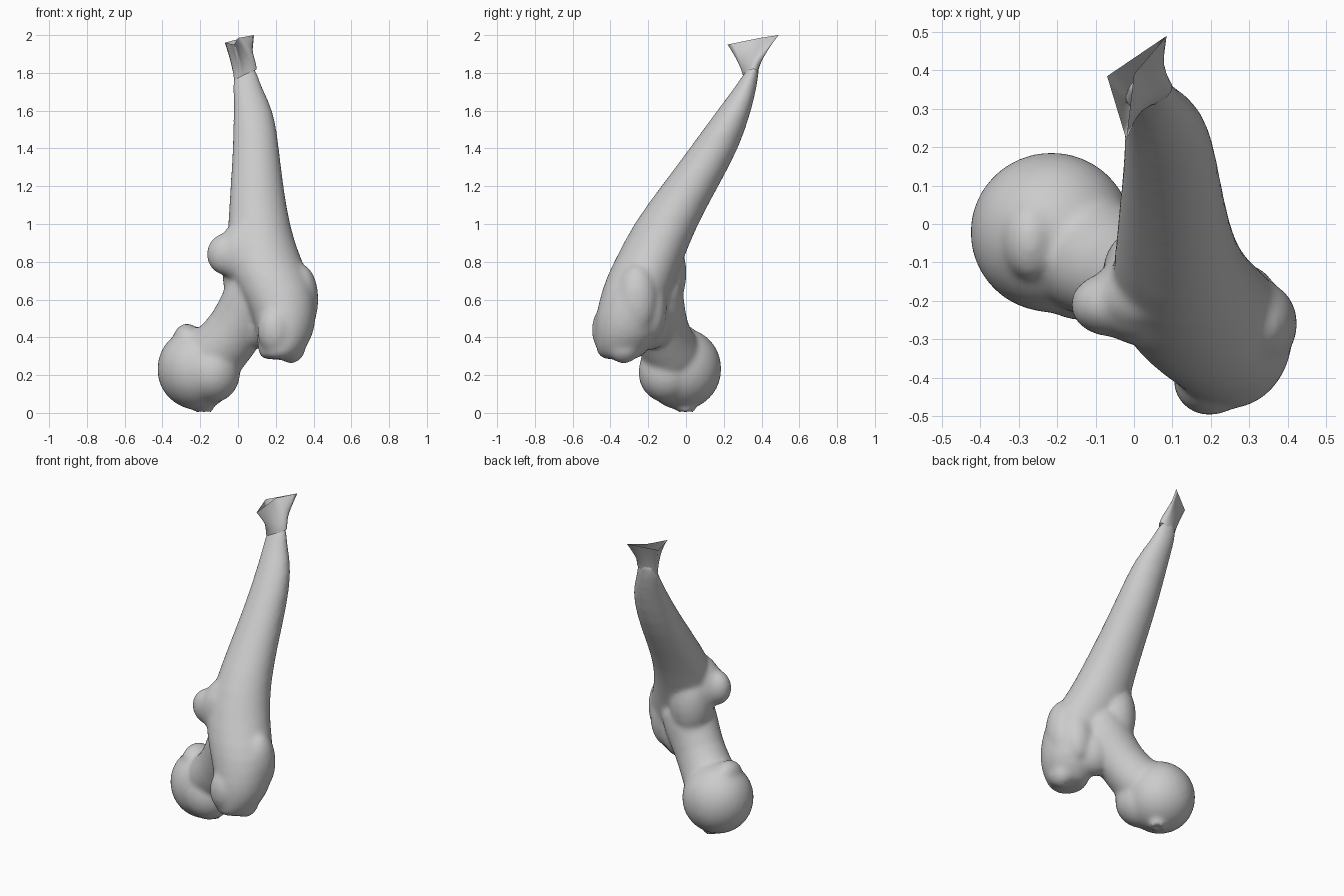
import bpy, bmesh, math
from mathutils import Vector, Matrix

if "Cube" in bpy.data.objects:
    bpy.data.objects.remove(bpy.data.objects["Cube"])

bone = bpy.data.materials.new("bone grey")
bone.use_nodes = True
bone.diffuse_color = (0.6, 0.6, 0.6, 1)
bone.node_tree.nodes["Principled BSDF"].inputs["Base Color"].default_value = (0.6, 0.6, 0.6, 1)


def finish(bm, name):
    mesh = bpy.data.meshes.new(name)
    bm.to_mesh(mesh)
    bm.free()
    mesh.materials.append(bone)
    mesh.shade_smooth()
    obj = bpy.data.objects.new(name, mesh)
    bpy.context.collection.objects.link(obj)
    return obj


def skin(bm, rings, caps=True):
    loops = [[bm.verts.new(p) for p in ring] for ring in rings]
    for a, b in zip(loops, loops[1:]):
        for i in range(len(a)):
            j = (i + 1) % len(a)
            bm.faces.new((a[i], a[j], b[j], b[i]))
    if caps:
        bm.faces.new(loops[0][::-1])
        bm.faces.new(loops[-1])


def oval(centre, rx, ry, rot, n=20):
    return [Vector(centre) + rot @ Vector((rx * math.cos(t), ry * math.sin(t), 0))
            for t in (math.tau * i / n for i in range(n))]


def tube(bm, stations):
    # Round sections perpendicular to a path of (centre, rx, ry)
    pts = [Vector(s[0]) for s in stations]
    rings = []
    for i, (c, rx, ry) in enumerate(stations):
        d = pts[min(i + 1, len(pts) - 1)] - pts[max(i - 1, 0)]
        z = d.normalized()
        y = z.cross(Vector((1, 0, 0))).normalized()
        x = y.cross(z)
        rings.append(oval(c, rx, ry, Matrix((x, y, z)).transposed()))
    skin(bm, rings)


def blob(bm, centre, radii, turn=0, lean=0):
    m = (Matrix.Translation(centre) @ Matrix.Rotation(math.radians(turn), 4, 'Z')
         @ Matrix.Rotation(math.radians(lean), 4, 'Y') @ Matrix.Diagonal((*radii, 1)))
    bmesh.ops.create_icosphere(bm, subdivisions=3, radius=1, matrix=m)


bm = bmesh.new()

# Shaft widening down into the large outer knob: z, cx, cy, rx, ry, turn
shaft = [(0.28, .21, -.35, .08, .09, 0), (0.31, .22, -.345, .115, .13, 0),
         (0.40, .25, -.315, .15, .17, 0), (0.52, .25, -.30, .17, .185, 0),
         (0.66, .205, -.26, .215, .185, -20), (0.80, .135, -.20, .205, .185, -15),
         (1.0, .11, -.11, .165, .175, 0), (1.2, .10, .02, .142, .153, 0),
         (1.4, .095, .15, .124, .133, 0), (1.6, .085, .255, .109, .093, 0),
         (1.72, .05, .315, .077, .06, 0), (1.80, .04, .347, .066, .04, 0),
         (1.85, .035, .367, .045, .02, 0)]
skin(bm, [oval((cx, cy, z), rx, ry, Matrix.Rotation(math.radians(t), 3, 'Z'))
          for z, cx, cy, rx, ry, t in shaft])

# Neck from the shaft down to the ball, with the web behind the outer knob
tube(bm, [((.16, -.2, .74), .17, .17), ((.075, -.16, .58), .17, .155),
          ((-.01, -.13, .44), .15, .14), ((-.1, -.09, .33), .165, .16),
          ((-.2, -.03, .24), .17, .16)])
blob(bm, (.05, -.13, .74), (.135, .135, .23))
blob(bm, (.15, -.19, .5), (.14, .12, .17))

# Ball, its raised lip and the swelling towards the neck
blob(bm, (-.215, -.022, .233), (.216, .213, .221))
blob(bm, (-.27, -.04, .39), (.075, .11, .085))
blob(bm, (-.135, -.1, .215), (.15, .155, .165))

# Small inner knob blending into the shaft
blob(bm, (-.06, -.21, .84), (.108, .085, .115))
blob(bm, (-.005, -.19, .88), (.1, .1, .17), lean=25)
blob(bm, (.03, -.22, .84), (.13, .1, .16))

# Outer knob: corners and lower tips
blob(bm, (.335, -.26, .6), (.092, .11, .19))
blob(bm, (.2, -.405, .44), (.1, .095, .14), 20)
blob(bm, (.28, -.33, .355), (.08, .095, .095))
blob(bm, (.27, -.18, .56), (.1, .08, .18))

# Ring around the pit under the ball
for i in range(12):
    a = math.tau * i / 12
    blob(bm, (-.18 + .034 * math.cos(a), .034 * math.sin(a), .018), (.017, .017, .02))

body = finish(bm, "bone_body")
sub = body.modifiers.new("round", 'SUBSURF')
sub.levels = sub.render_levels = 1
rem = body.modifiers.new("fuse", 'REMESH')
rem.mode = 'VOXEL'
rem.voxel_size = 0.012
rem.use_smooth_shade = True
smo = body.modifiers.new("soften", 'SMOOTH')
smo.factor = 0.5
smo.iterations = 18

# Open torn flare at the top end
corners = [Vector(c) for c in ((-.02, .22, 1.95), (-.07, .385, 1.96),
                               (.085, .49, 2.0), (.0, .39, 1.985))]
angles = [250, 170, 60, -40, -110]
steps = 6
rim, base = [], []
for k in range(4):
    for s in range(steps):
        f = s / steps
        rim.append(corners[k].lerp(corners[(k + 1) % 4], f))
        a = math.radians(angles[k] + (angles[k + 1] - angles[k]) * f)
        base.append(Vector((.04 + .06 * math.cos(a), .342 + .015 * math.cos(a) + .035 * math.sin(a),
                            1.785 + .035 * math.cos(a))))
rings = []
for i in range(9):
    t = i / 8
    ring = []
    for b, r in zip(base, rim):
        p = b.lerp(r, t ** 1.4)
        p.z = b.z + (r.z - b.z) * t
        ring.append(p)
    rings.append(ring[::-1])
bm = bmesh.new()
skin(bm, rings, caps=False)
finish(bm, "top_flare")
